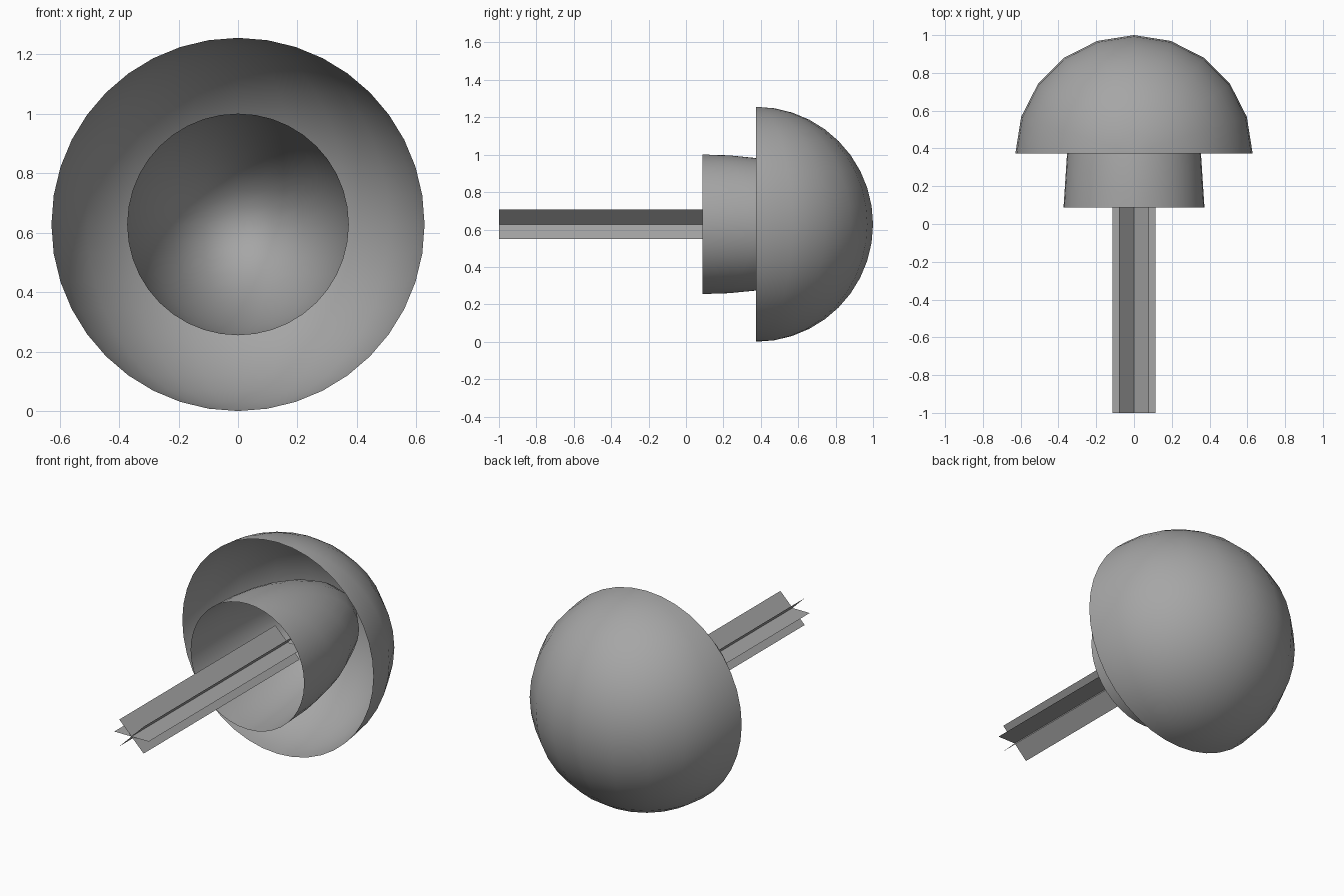
import bpy
import bmesh
from math import radians
from mathutils import Matrix, Vector

if "Cube" in bpy.data.objects:
    bpy.data.objects.remove(bpy.data.objects["Cube"], do_unlink=True)

AXIS_Z = 0.628

grey = bpy.data.materials.new("plain grey")
grey.use_nodes = True
colour = (0.38, 0.38, 0.38, 1)
grey.diffuse_color = colour
grey.node_tree.nodes["Principled BSDF"].inputs["Base Color"].default_value = colour


def finish(name, bm, smooth):
    mesh = bpy.data.meshes.new(name)
    for face in bm.faces:
        face.smooth = smooth
    bm.to_mesh(mesh)
    bm.free()
    mesh.materials.append(grey)
    obj = bpy.data.objects.new(name, mesh)
    bpy.context.collection.objects.link(obj)


def half_shell(name, radius, depth, rim_y):
    """Open half ellipsoid whose mouth faces the front."""
    bm = bmesh.new()
    bmesh.ops.create_uvsphere(bm, u_segments=20, v_segments=20, radius=1)
    front = [v for v in bm.verts if v.co.y < -0.001]
    bmesh.ops.delete(bm, geom=front, context='VERTS')
    bmesh.ops.scale(bm, vec=(radius, depth, radius), verts=bm.verts)
    bmesh.ops.translate(bm, vec=(0, rim_y, AXIS_Z), verts=bm.verts)
    finish(name, bm, True)


# Wide outer bowl and the deep narrow cup nested in it
half_shell("outer_bowl", 0.628, 0.626, 0.374)
half_shell("inner_cup", 0.373, 0.91, 0.088)


# Stem of three thin blades crossing on the long axis
def blade(name, angle, half_width=0.113, start=-1.0, end=0.465):
    bm = bmesh.new()
    turn = Matrix.Rotation(radians(angle), 3, 'Y')
    corners = [(-half_width, start), (half_width, start),
               (half_width, end), (-half_width, end)]
    verts = [bm.verts.new(turn @ Vector((x, y, 0)) + Vector((0, 0, AXIS_Z)))
             for x, y in corners]
    bm.faces.new(verts)
    finish(name, bm, False)


blade("stem_blade_level", 0)
blade("stem_blade_rising", -45)
blade("stem_blade_falling", 45)
